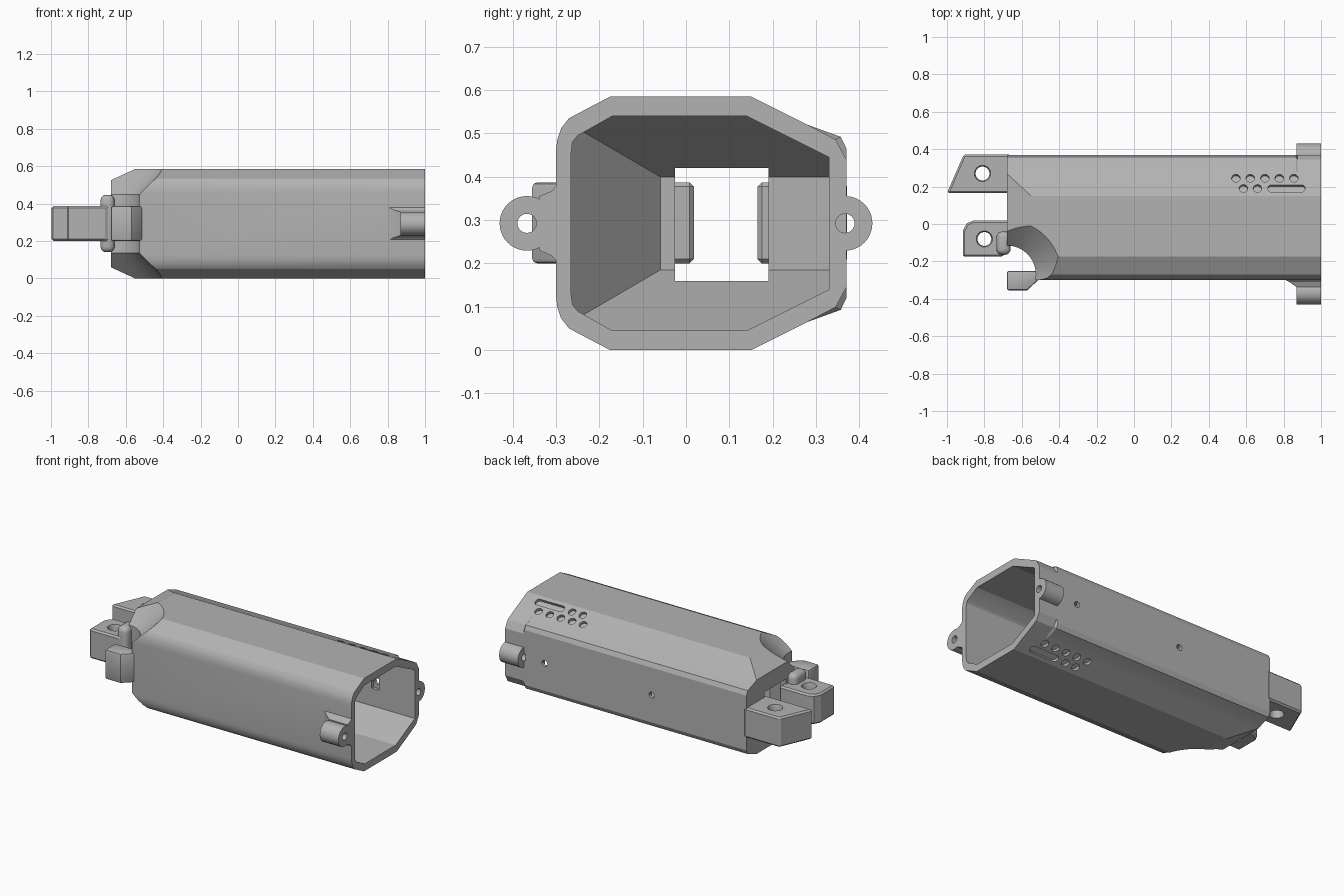
import bpy, bmesh, math
from mathutils import Matrix, Vector

if "Cube" in bpy.data.objects:
    bpy.data.objects.remove(bpy.data.objects["Cube"], do_unlink=True)

MID = 0.2925  # mid height, the part is symmetric about it

grey = bpy.data.materials.new("plain grey")
grey.use_nodes = True
grey.diffuse_color = (0.45, 0.45, 0.45, 1)
grey.node_tree.nodes["Principled BSDF"].inputs["Base Color"].default_value = (0.45, 0.45, 0.45, 1)


def place(axis, a, b, t):
    return {"x": (t, a, b), "y": (a, t, b), "z": (a, b, t)}[axis]


def loft(name, axis, sections, matrix=None, cuts=()):
    """Skin 2D sections [(position, points), ...] along an axis, then trim by planes."""
    bm = bmesh.new()
    rings = [[bm.verts.new(place(axis, a, b, t)) for a, b in pts] for t, pts in sections]
    n = len(rings[0])
    for r, s in zip(rings, rings[1:]):
        for i in range(n):
            j = (i + 1) % n
            bm.faces.new((r[i], r[j], s[j], s[i]))
    bm.faces.new(rings[0])
    bm.faces.new(rings[-1])
    for point, normal in cuts:
        bmesh.ops.bisect_plane(bm, geom=bm.verts[:] + bm.edges[:] + bm.faces[:],
                               plane_co=point, plane_no=normal, clear_outer=True)
        bmesh.ops.holes_fill(bm, edges=[e for e in bm.edges if e.is_boundary], sides=0)
    if matrix:
        bm.transform(matrix)
    bmesh.ops.recalc_face_normals(bm, faces=bm.faces[:])
    mesh = bpy.data.meshes.new(name)
    bm.to_mesh(mesh)
    bm.free()
    mesh.materials.append(grey)
    ob = bpy.data.objects.new(name, mesh)
    bpy.context.collection.objects.link(ob)
    return ob


def prism(name, axis, pts, lo, hi, **kw):
    return loft(name, axis, [(lo, pts), (hi, pts)], **kw)


def circle(a, b, r, n=32):
    return [(a + r * math.cos(2 * math.pi * i / n), b + r * math.sin(2 * math.pi * i / n))
            for i in range(n)]


def rect(a0, a1, b0, b1):
    return [(a0, b0), (a1, b0), (a1, b1), (a0, b1)]


def mirrored(upper):
    return upper + [(y, 2 * MID - z) for y, z in reversed(upper)]


def apply_mod(ob, kind, **settings):
    mod = ob.modifiers.new(kind.lower(), kind)
    for key, value in settings.items():
        setattr(mod, key, value)
    bpy.context.view_layer.objects.active = ob
    bpy.ops.object.modifier_apply(modifier=mod.name)


def cut(ob, *cutters):
    for c in cutters:
        apply_mod(ob, "BOOLEAN", operation="DIFFERENCE", solver="EXACT", object=c)


def trim(x, z, dx, dz):
    """Matching sloped planes above and below, through (x, z) along (dx, dz)."""
    return [((x, 0, z), (-dz, 0, dx)), ((x, 0, 2 * MID - z), (-dz, 0, -dx))]


# Tubular body, its corner slightly reduced at the mouth
front_top = [(-0.30, 0.46), (-0.297, 0.485), (-0.288, 0.512), (-0.27, 0.535),
             (-0.175, 0.585), (0.15, 0.585), (0.28, 0.52)]
main = mirrored(front_top + [(0.357, 0.492), (0.37, 0.465)])
mouth = mirrored(front_top + [(0.345, 0.486), (0.37, 0.44)])
body = loft("body_shell", "x", [(-0.68, main), (0.865, main), (0.875, mouth), (1.0, mouth)],
            cuts=trim(-0.55, 0.585, 0.13, 0.06))

# Inner cavity with sloped ceiling and floor and a diagonal corner wall
inner = mirrored([(-0.265, 0.455), (-0.262, 0.48), (-0.25, 0.495),
                  (-0.17, 0.54), (0.14, 0.54), (0.33, 0.445)])
cavity = prism("cavity_cutter", "x", inner, -0.64, 1.1,
               cuts=trim(-0.36, 0.54, 0.24, 0.12) + [((-0.68, -0.025, 0), (-0.24, -0.28, 0))])
opening = prism("opening_cutter", "x", rect(-0.025, 0.19, 0.16, 0.42), -0.8, -0.55)

# Rounded scoop at the rear front corner, flaring up and down
scoop = loft("scoop_cutter", "z", [(z, circle(-0.68, -0.27, r, 64)) for z, r in
             ((-0.115, 0.405), (0.135, 0.155), (0.45, 0.155), (0.70, 0.405))])
cutters = [cavity, opening, scoop]

# Shallow dimples and a slot on both sloped faces
tilt = math.atan(0.5)
capsule = [(0.078 * (1 if a > 0 else -1) + a, b) for a, b in circle(0, 0, 0.022, 24)]
dot = circle(0, 0, 0.023, 20)
marks = [(x, 0.245, dot) for x in (0.545, 0.622, 0.70, 0.777, 0.855)]
marks += [(0.585, 0.19, dot), (0.66, 0.19, dot), (0.815, 0.19, capsule)]
flip = Matrix.Translation((0, 0, 2 * MID)) @ Matrix.Scale(-1, 4, Vector((0, 0, 1)))
for x, y, shape in marks:
    m = Matrix.Translation((x, y, 0.585 - (y - 0.15) / 2)) @ Matrix.Rotation(-tilt, 4, "X")
    for side in (m, flip @ m):
        cutters.append(prism("dimple_cutter", "z", shape, -0.018, 0.05, matrix=side))

# Screw holes with square nut pockets in the back wall
for x in (0.725, -0.02):
    cutters.append(prism("screw_cutter", "y", circle(x, MID, 0.019, 20), 0.28, 0.45))
    cutters.append(prism("nut_cutter", "y", rect(x - 0.025, x + 0.025, 0.25, 0.335), 0.30, 0.35))

# Mounting ears at the mouth
parts = [body]
ear_holes = []
for name, y in (("front_ear", -0.367), ("back_ear", 0.367)):
    ear = prism(name, "x", circle(y, MID, 0.063, 40), 0.87, 1.0)
    hole = prism("ear_hole_cutter", "x", circle(y, MID, 0.022, 24), 0.86, 1.1)
    cut(ear, cavity, hole)
    ear_holes.append(hole)
    parts.append(ear)
cutters += ear_holes
cut(body, *cutters)

# Flared root that blends the front ear into the wall
root = loft("front_ear_root", "y", [(-0.285, rect(0.78, 1.0, 0.19, 0.395)),
                                    (-0.31, rect(0.83, 1.0, 0.218, 0.367)),
                                    (-0.338, rect(0.87, 1.0, 0.23, 0.355))])
cut(root, ear_holes[0])
parts.append(root)

# Two drilled hinge arms at the rear
arms = (("back_arm", [(-0.66, 0.165), (-0.66, 0.372), (-0.91, 0.372), (-1.0, 0.165)], -0.81, 0.27),
        ("middle_arm", [(-0.66, -0.10), (-0.66, 0.018), (-0.86, 0.018), (-0.893, 0.005),
                        (-0.915, -0.035), (-0.915, -0.175), (-0.70, -0.175)], -0.80, -0.08))
for name, outline, x, y in arms:
    arm = prism(name, "z", outline, 0.20, 0.387)
    apply_mod(arm, "BEVEL", width=0.01, segments=1, limit_method="ANGLE",
              angle_limit=math.radians(60))
    drill = loft("drill_cutter", "z", [(z, circle(x, y, r)) for z, r in
                 ((0.18, 0.05), (0.22, 0.037), (0.367, 0.037), (0.407, 0.05))])
    cut(arm, drill)
    cutters.append(drill)
    parts.append(arm)

# Collar where the middle arm meets the body
collar = prism("arm_collar", "x", rect(-0.165, -0.04, 0.14, 0.447), -0.735, -0.66)
apply_mod(collar, "BEVEL", width=0.03, segments=4)
parts.append(collar)

# Hook tab inside the scoop
tab = prism("hook_tab", "z", [(-0.68, -0.25), (-0.68, -0.355), (-0.57, -0.355),
                              (-0.51, -0.297), (-0.49, -0.25)], 0.20, 0.387)
apply_mod(tab, "BEVEL", width=0.012, segments=2, limit_method="ANGLE",
          angle_limit=math.radians(60))
parts.append(tab)

for c in cutters:
    bpy.data.objects.remove(c, do_unlink=True)

# Smooth the rounded surfaces, keep the hard edges
for ob in parts:
    bpy.ops.object.select_all(action="DESELECT")
    ob.select_set(True)
    bpy.context.view_layer.objects.active = ob
    bpy.ops.object.shade_smooth_by_angle(angle=math.radians(24))
